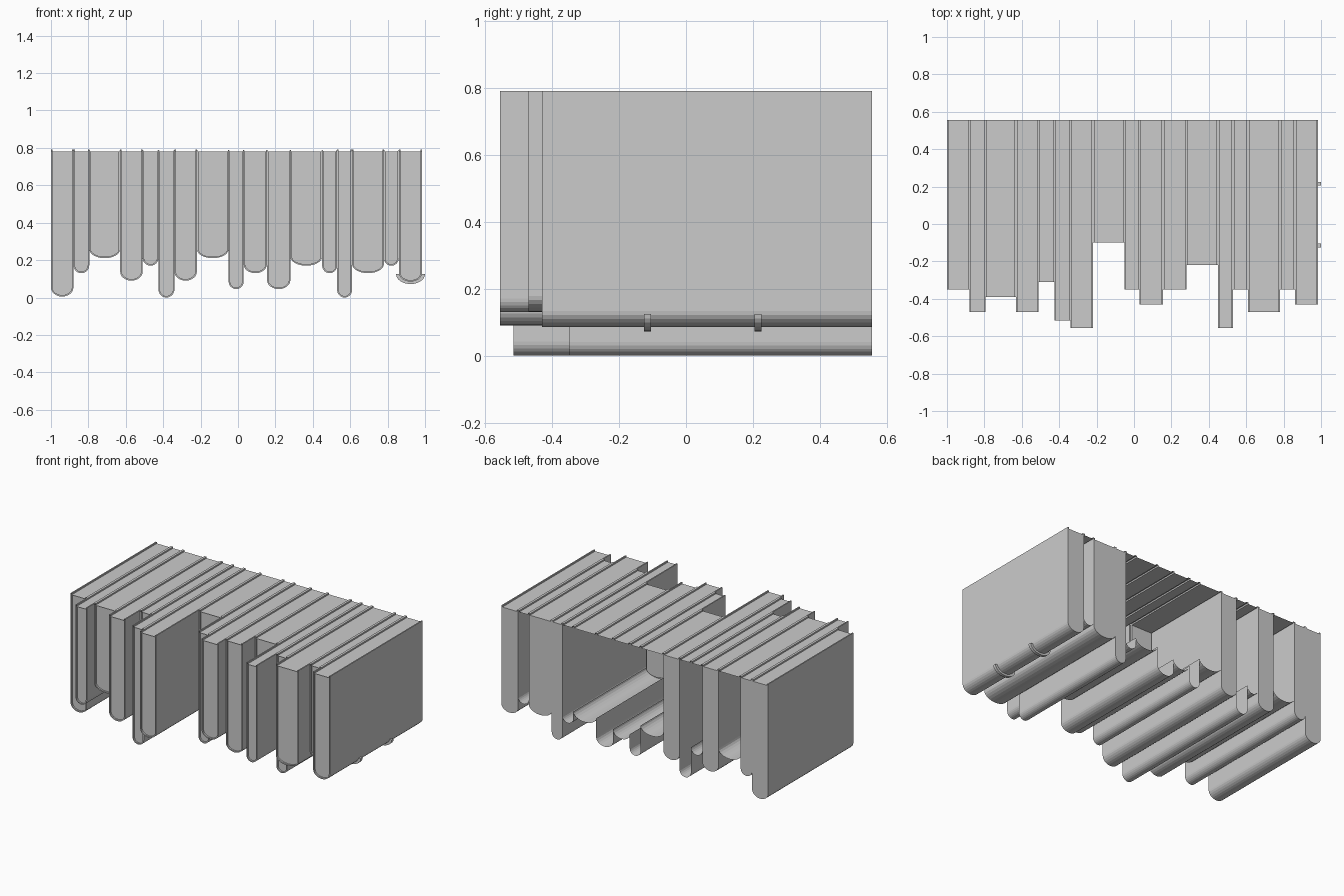
import bpy, bmesh, math

if "Cube" in bpy.data.objects:
    bpy.data.objects.remove(bpy.data.objects["Cube"], do_unlink=True)

TOP, EDGE, BACK = 0.79, 0.78, 0.555   # cover top, page top, rear plane
COVER, LIP, STEPS = 0.008, 0.01, 12

grey = bpy.data.materials.new("plain_grey")
grey.use_nodes = True
grey.diffuse_color = (0.6, 0.6, 0.6, 1)
grey.node_tree.nodes["Principled BSDF"].inputs["Base Color"].default_value = (0.6, 0.6, 0.6, 1)


def finish(bm, name):
    bmesh.ops.remove_doubles(bm, verts=bm.verts, dist=0.0001)
    bmesh.ops.recalc_face_normals(bm, faces=bm.faces)
    mesh = bpy.data.meshes.new(name)
    bm.to_mesh(mesh)
    bm.free()
    mesh.materials.append(grey)
    obj = bpy.data.objects.new(name, mesh)
    bpy.context.collection.objects.link(obj)
    return obj


def arc(x0, x1, low, high):
    """Half ellipse hanging between x0 and x1, left to right."""
    mid, half = (x0 + x1) / 2, (x1 - x0) / 2
    pts = []
    for i in range(STEPS + 1):
        a = math.pi * i / STEPS
        pts.append((mid - half * math.cos(a), high - (high - low) * math.sin(a)))
    return pts


def add_loop(bm, pts, y):
    return [bm.verts.new((x, y, z)) for x, z in pts]


def bridge(bm, a, b, skip=(), closed=True):
    n = len(a)
    for i in range(n if closed else n - 1):
        if i not in skip:
            j = (i + 1) % n
            bm.faces.new((a[i], a[j], b[j], b[i]))


def spine_start(book):
    x0, x1, low = book[:3]
    return low + min(0.048, (x1 - x0) / 2)


def side_wall(bm, x, book, other):
    """Side of a hollow volume, only where it stands out past its neighbour."""
    start, other_start = spine_start(book), spine_start(other)
    rects = []
    if start < other_start:
        rects.append((book[3], BACK, start, other_start))
    if book[3] < other[3]:
        rects.append((book[3], other[3], max(start, other_start), TOP))
    for y0, y1, z0, z1 in rects:
        corners = ((y0, z0), (y1, z0), (y1, z1), (y0, z1))
        bm.faces.new([bm.verts.new((x, y, z)) for y, z in corners])


def make_book(name, book, left, right):
    x0, x1, low, front, closed = book
    start = spine_start(book)
    # Cover outline with a thin raised edge on each side of the page top
    shell = [(x0, TOP)] + arc(x0, x1, low, start) + [(x1, TOP)]
    inner = ([(x0 + COVER, EDGE)]
             + arc(x0 + COVER, x1 - COVER, low + COVER, start)
             + [(x1 - COVER, EDGE)])
    ridge = [(x1 - COVER, TOP), (x1 - COVER, EDGE), (x0 + COVER, EDGE), (x0 + COVER, TOP)]
    bm = bmesh.new()
    outline = shell + ridge
    rear, fore = add_loop(bm, outline, BACK), add_loop(bm, outline, front)
    skip = () if closed else (0, len(shell) - 2)
    bridge(bm, rear, fore, skip)
    if closed:
        bm.faces.new(rear)
    else:
        side_wall(bm, x0, book, left)
        side_wall(bm, x1, book, right)
    # Cover rim around the recessed page front
    rim, page = add_loop(bm, inner, front), add_loop(bm, inner, front + LIP)
    bridge(bm, fore[:len(shell)], rim, closed=False)
    bridge(bm, rim, page, closed=False)
    bm.faces.new(page)
    finish(bm, name)


# left edge, spine bottom, front edge, closed at the rear
rows = [
    (-1.0, 0.005, -0.35, True), (-0.88, 0.13, -0.47, True),
    (-0.795, 0.21, -0.39, False), (-0.63, 0.09, -0.47, True),
    (-0.51, 0.17, -0.31, False), (-0.425, 0.0, -0.515, False),
    (-0.34, 0.09, -0.555, True), (-0.22, 0.21, -0.10, False),
    (-0.05, 0.045, -0.35, False), (0.03, 0.13, -0.43, False),
    (0.155, 0.045, -0.35, False), (0.28, 0.17, -0.22, False),
    (0.45, 0.13, -0.555, False), (0.53, 0.0, -0.35, True),
    (0.61, 0.13, -0.47, True), (0.78, 0.17, -0.35, False),
    (0.86, 0.085, -0.43, True),
]
rights = [r[0] for r in rows[1:]] + [0.985]
books = [(r[0], x1) + r[1:] for r, x1 in zip(rows, rights)]
for i, b in enumerate(books):
    make_book(f"book_{i + 1}", b, books[max(i - 1, 0)], books[min(i + 1, len(books) - 1)])

# Raised bands around the last spine
for name, y in (("front_spine_band", -0.115), ("rear_spine_band", 0.215)):
    bm = bmesh.new()
    band = arc(0.845, 1.0, 0.072, 0.125) + arc(0.862, 0.983, 0.088, 0.125)[::-1]
    a, b = add_loop(bm, band, y - 0.01), add_loop(bm, band, y + 0.01)
    bridge(bm, a, b)
    for ring in (a, b):
        n = len(ring)
        for i in range(STEPS):
            bm.faces.new((ring[i], ring[i + 1], ring[n - 2 - i], ring[n - 1 - i]))
    finish(bm, name)
